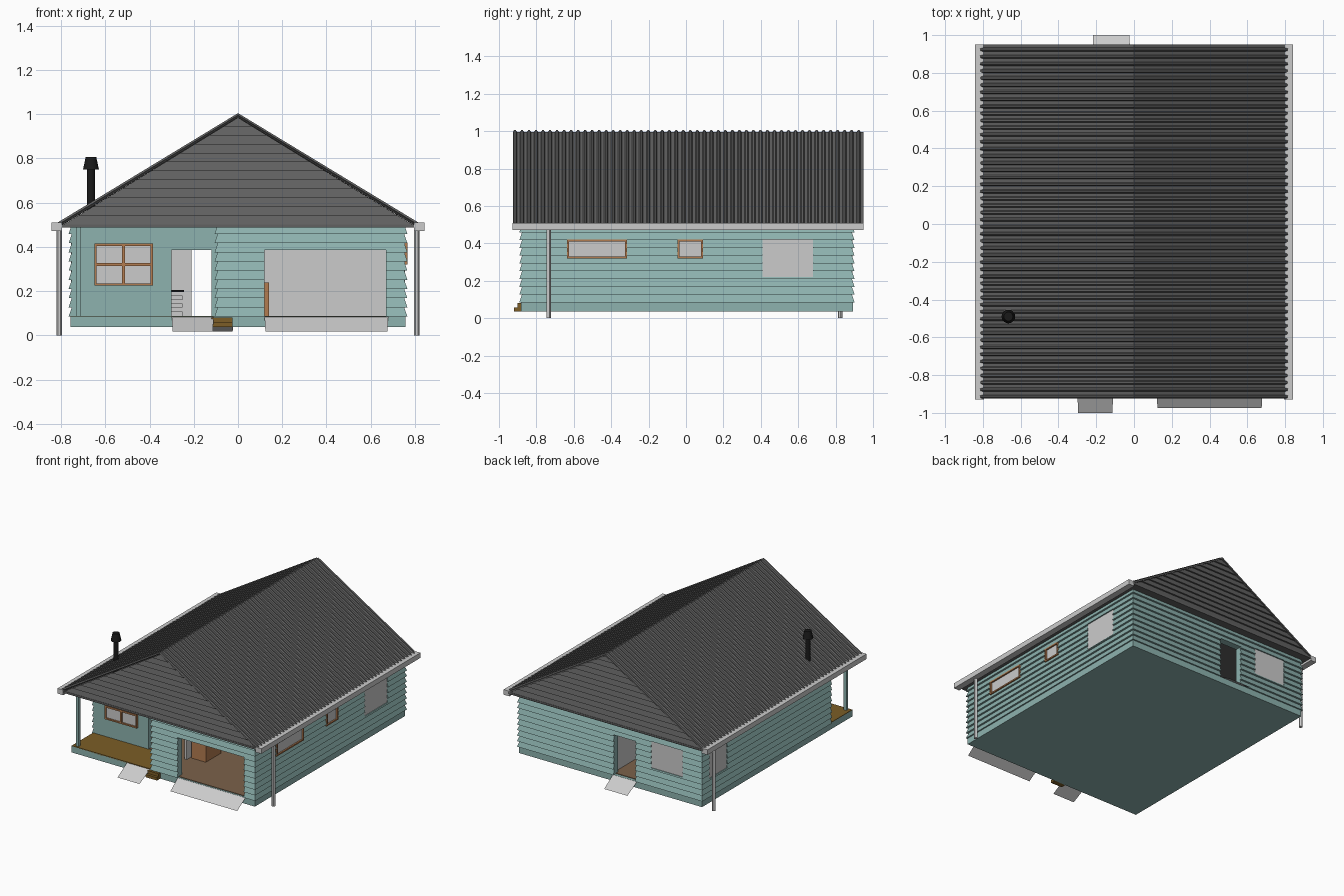
import bpy, bmesh
from mathutils import Vector

if "Cube" in bpy.data.objects:
    bpy.data.objects.remove(bpy.data.objects["Cube"])


def material(name, rgb):
    m = bpy.data.materials.new(name)
    m.diffuse_color = (*rgb, 1)
    m.use_nodes = True
    m.node_tree.nodes["Principled BSDF"].inputs["Base Color"].default_value = m.diffuse_color
    return m


TEAL = material("teal_paint", (0.27, 0.45, 0.43))
ROOF = material("roof_grey", (0.12, 0.12, 0.12))
WOOD = material("window_wood", (0.45, 0.2, 0.08))
DECK = material("deck_wood", (0.2, 0.11, 0.02))
FLOOR = material("floor_brown", (0.2, 0.12, 0.07))
BLACK = material("black_metal", (0.01, 0.01, 0.01))
LINING = material("inner_lining", (0.6, 0.6, 0.6))


def mesh(name, verts, faces, *mats):
    me = bpy.data.meshes.new(name)
    me.from_pydata(verts, [], faces)
    for m in mats:
        if m:
            me.materials.append(m)
    ob = bpy.data.objects.new(name, me)
    bpy.context.collection.objects.link(ob)
    return ob


def fix_normals(ob):
    bm = bmesh.new()
    bm.from_mesh(ob.data)
    bmesh.ops.recalc_face_normals(bm, faces=bm.faces)
    bm.to_mesh(ob.data)
    bm.free()


def boxes(name, pairs, mat=None):
    """One object made of axis aligned boxes, each given by two corners."""
    v, f = [], []
    for a, b in pairs:
        lo = [min(p) for p in zip(a, b)]
        hi = [max(p) for p in zip(a, b)]
        k = len(v)
        v += [(x, y, z) for x in (lo[0], hi[0]) for y in (lo[1], hi[1]) for z in (lo[2], hi[2])]
        f += [[k + i for i in q] for q in ((0, 1, 3, 2), (4, 6, 7, 5), (0, 4, 5, 1),
                                           (2, 3, 7, 6), (0, 2, 6, 4), (1, 5, 7, 3))]
    return mesh(name, v, f, mat)


def tube(name, x, y, rings, mat=None, n=16):
    """Round part from (radius, z) rings, closed at both ends."""
    from math import cos, sin, tau
    v = [(x + r * cos(tau * i / n), y + r * sin(tau * i / n), z) for r, z in rings for i in range(n)]
    f = [(j * n + i, j * n + (i + 1) % n, (j + 1) * n + (i + 1) % n, (j + 1) * n + i)
         for j in range(len(rings) - 1) for i in range(n)]
    f += [list(range(n))[::-1], list(range(len(v) - n, len(v)))]
    ob = mesh(name, v, f, mat)
    ob.data.shade_smooth()
    bpy.context.view_layer.objects.active = ob
    ob.select_set(True)
    bpy.ops.object.shade_smooth_by_angle()
    ob.select_set(False)


Z0, Z1, ROWS = 0.085, 0.5, 10


def wall(name, axis, c, sign, a, b, miter=(1, 1), siding=True, openings=()):
    """Clapboard wall with cut openings: (s0, s1, z0, z1, kind)."""
    def pt(s, d, z):
        return (s, c + sign * d, z) if axis == 'x' else (c + sign * d, s, z)
    prof = [(-0.04, Z1), (-0.04, Z0)]
    if siding:
        h = (Z1 - Z0) / ROWS
        for i in range(ROWS):
            prof += [(0.016, Z0 + i * h), (0.002, Z0 + (i + 1) * h)]
    else:
        prof += [(0, Z0), (0, Z1)]
    n = len(prof)
    v = [pt(a - miter[0] * d, d, z) for d, z in prof] + [pt(b + miter[1] * d, d, z) for d, z in prof]
    f = [(i, (i + 1) % n, n + (i + 1) % n, n + i) for i in range(n)]
    f += [list(range(n)), list(range(n, 2 * n))]
    ob = mesh(name, v, f, TEAL, LINING)
    ob.data.polygons[0].material_index = 1
    fix_normals(ob)
    if openings:
        cut = boxes(name + "_cutter", [(pt(o[0], -0.1, o[2]), pt(o[1], 0.1, o[3])) for o in openings])
        fix_normals(cut)
        cut.hide_render = True
        mod = ob.modifiers.new("openings", 'BOOLEAN')
        mod.object, mod.solver, mod.operation = cut, 'EXACT', 'DIFFERENCE'
        bpy.context.view_layer.objects.active = ob
        bpy.ops.object.modifier_apply(modifier="openings")
        bpy.data.objects.remove(cut)
    for k, (s0, s1, z0, z1, kind) in enumerate(openings):
        if kind == 'open':
            continue
        boxes(f"{name}_glass_{k}", [(pt(s0, -0.004, z0), pt(s1, 0.006, z1))])
        if kind == 'plain':
            continue
        w = 0.01
        bars = [(s0, s0 + w, z0, z1), (s1 - w, s1, z0, z1),
                (s0 + w, s1 - w, z0, z0 + w), (s0 + w, s1 - w, z1 - w, z1)]
        if kind == 'cross':
            sm, zm = (s0 + s1) / 2, (z0 + z1) / 2
            bars += [(sm - .007, sm + .007, z0 + w, z1 - w), (s0 + w, s1 - w, zm - .006, zm + .006)]
        boxes(f"{name}_frame_{k}", [(pt(p, -0.02, r), pt(q, 0.017, t)) for p, q, r, t in bars], WOOD)


# Foundation, floors and porch deck
boxes("foundation", [((-0.757, -0.882, 0.037), (0.757, 0.892, 0.084))], TEAL)
boxes("house_floor", [((-0.72, -0.62, 0.08), (0.72, 0.87, 0.088)),
                      ((-0.09, -0.87, 0.08), (0.72, -0.62, 0.088))], FLOOR)
boxes("porch_deck", [((-0.757, -0.882, 0.08), (-0.1, -0.63, 0.088))], DECK)

# Outer walls with windows and doors
wall("garage_front_wall", 'x', -0.875, -1, -0.09, 0.75,
     openings=[(0.12, 0.67, 0.08, 0.385, 'open')])
wall("garage_side_wall", 'y', -0.09, -1, -0.875, -0.63, miter=(1, 0))
wall("porch_wall", 'x', -0.63, -1, -0.75, -0.09, miter=(0, 0), siding=False,
     openings=[(-0.65, -0.385, 0.225, 0.415, 'cross'), (-0.30, -0.12, 0.08, 0.385, 'open')])
wall("left_wall", 'y', -0.75, -1, -0.63, 0.885, miter=(0, 1),
     openings=[(0.6, 0.81, 0.22, 0.42, 'plain')])
wall("right_wall", 'y', 0.75, 1, -0.875, 0.885,
     openings=[(-0.635, -0.315, 0.32, 0.42, 'frame'), (-0.045, 0.09, 0.32, 0.42, 'frame'),
               (0.41, 0.68, 0.22, 0.42, 'plain')])
wall("back_wall", 'x', 0.885, 1, -0.75, 0.75,
     openings=[(-0.21, -0.03, 0.08, 0.385, 'open'), (-0.60, -0.34, 0.22, 0.42, 'plain')])

# Inner partitions and furniture
boxes("partitions", [((-0.01, -0.62, 0.088), (0.01, 0.86, 0.49)),
                     ((0.01, 0.1, 0.088), (0.715, 0.12, 0.49))])
boxes("garage_cabinet", [((0.02, -0.58, 0.088), (0.14, -0.4, 0.24))], WOOD)
boxes("kitchen_shelf", [((-0.33, 0.45, z), (-0.25, 0.7, z + 0.02)) for z in (0.088, 0.125, 0.16)])
boxes("kitchen_top", [((-0.33, 0.44, 0.195), (-0.245, 0.71, 0.205))], BLACK)

# Porch post and small side step
boxes("porch_post", [((-0.732, -0.87, 0.085), (-0.71, -0.848, 0.495))], TEAL)
boxes("side_step", [((-0.12, -0.9, 0.037), (-0.025, -0.88, 0.08)),
                    ((-0.12, -0.92, 0.037), (-0.025, -0.9, 0.058))], DECK)


# Sloping ramps at the three doors
def ramp(name, x0, x1, y0, y1):
    mesh(name, [(x0, y0, 0.084), (x1, y0, 0.084), (x1 - 0.004, y1, 0.018), (x0 + 0.004, y1, 0.018)],
         [(0, 1, 2, 3) if y1 > y0 else (3, 2, 1, 0)])


ramp("garage_ramp", 0.12, 0.68, -0.88, -0.975)
ramp("porch_ramp", -0.30, -0.11, -0.88, -1.0)
ramp("back_ramp", -0.22, -0.02, 0.89, 1.0)

# Ribbed roof slopes, mirrored over the ridge
YF, YB, RIBS = -0.925, 0.95, 50
pitch = (YB - YF) / RIBS
normal = Vector((0.52, 0, 0.854))
line = []
for i in range(RIBS):
    y = YF + i * pitch
    line += [(y, 0), (y + 0.006, 0.009), (y + 0.015, 0.009), (y + 0.021, 0)]
line.append((YB, 0))
verts = []
for x, z in ((0, 0.996), (0.812, 0.502)):
    for y, h in line:
        q = Vector((x, y, z)) + normal * h
        if x == 0:
            q = Vector((0, y, z + h))
        verts.append(q)
m = len(line)
slopes = mesh("roof_slopes", verts, [(i, m + i, m + i + 1, i + 1) for i in range(m - 1)], ROOF)
mir = slopes.modifiers.new("mirror", 'MIRROR')
sol = slopes.modifiers.new("thickness", 'SOLIDIFY')
sol.thickness = 0.012
sol.offset = -1

# Boarded gable ends
for name, y, s in (("front_gable", YF, -1), ("back_gable", YB, 1)):
    v, f = [], []
    rows = 12
    for i in range(rows):
        za, zb = (0.5 + 0.485 * k / rows for k in (i, i + 1))
        wa, wb = (0.79 * (0.985 - z) / 0.485 for z in (za, zb))
        out, inn = y - s * 0.002, y - s * 0.014
        k = len(v)
        v += [(-wa, inn, za), (wa, inn, za), (wa, out, za), (-wa, out, za), (wb, inn, zb), (-wb, inn, zb)]
        q = [(k, k + 1, k + 2, k + 3), (k + 3, k + 2, k + 4, k + 5)]
        f += q if s < 0 else [t[::-1] for t in q]
    mesh(name, v, f, ROOF)

# Ceiling and soffit slab
boxes("soffit", [((-0.805, YF, 0.488), (0.805, YB, 0.502))], ROOF)

# Gutters and downpipes
for side, s, y in (("right", 1, -0.735), ("left", -1, 0.825)):
    boxes(side + "_gutter", [((s * 0.795, YF - 0.003, 0.472), (s * 0.843, YB, 0.51))])
    tube(side + "_downpipe", s * 0.808, y, [(0.012, 0), (0.012, 0.475)], n=12)

# Chimney with flared cap, and the stove below it
tube("chimney", -0.665, -0.49, [(0.018, 0.25), (0.018, 0.75), (0.036, 0.75), (0.024, 0.806)], BLACK, 20)
boxes("stove", [((-0.71, -0.55, 0.088), (-0.61, -0.43, 0.25))], BLACK)
